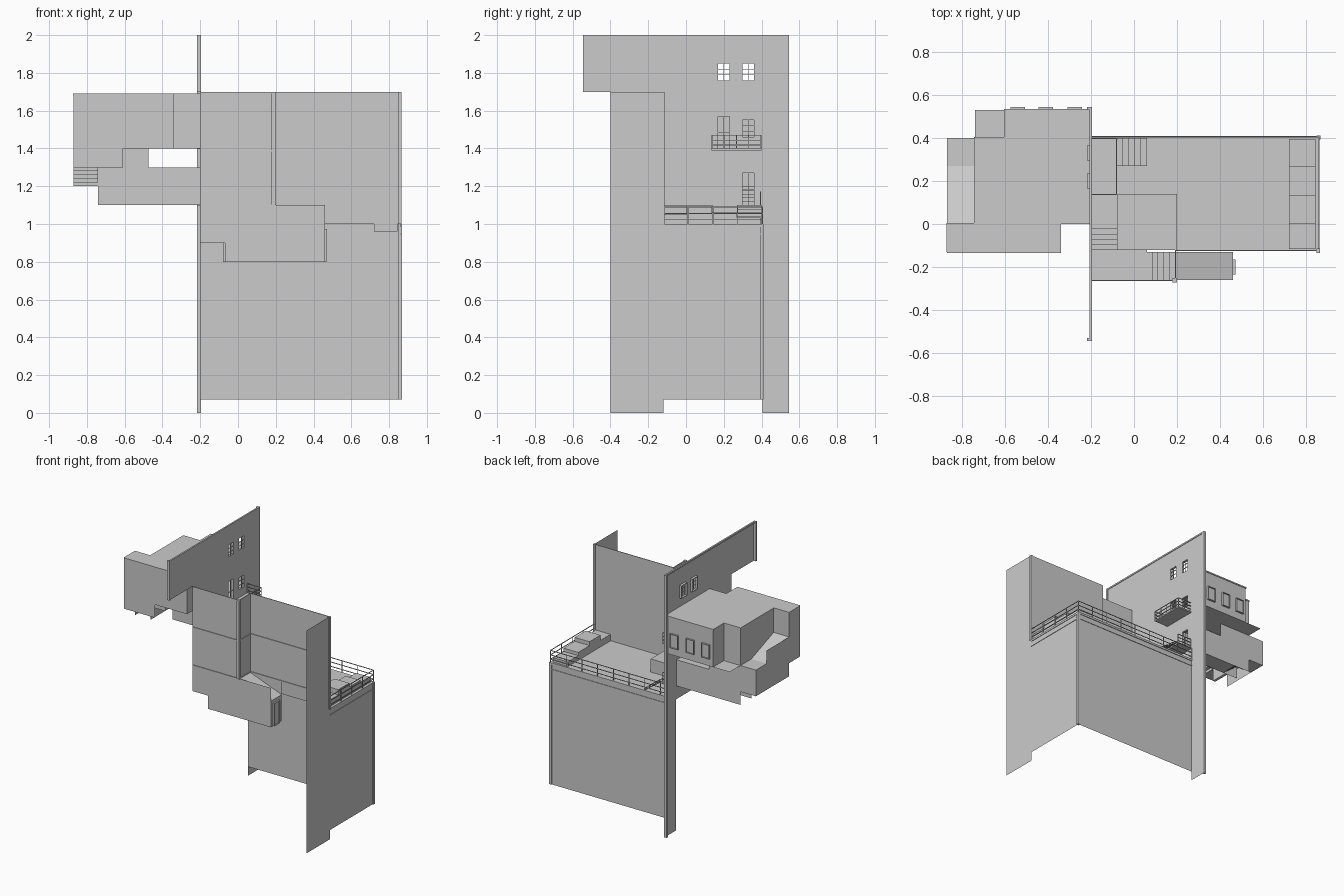
import bpy, bmesh, math
from mathutils import Vector

if "Cube" in bpy.data.objects:
    bpy.data.objects.remove(bpy.data.objects["Cube"])


def finish(name, bm):
    bmesh.ops.remove_doubles(bm, verts=bm.verts, dist=1e-5)
    me = bpy.data.meshes.new(name)
    bm.to_mesh(me)
    bm.free()
    ob = bpy.data.objects.new(name, me)
    bpy.context.collection.objects.link(ob)
    return ob


def add_box(bm, x0, x1, y0, y1, z0, z1):
    vs = bmesh.ops.create_cube(bm, size=1)['verts']
    for v in vs:
        v.co = Vector(((x0 + x1) / 2 + v.co.x * (x1 - x0),
                       (y0 + y1) / 2 + v.co.y * (y1 - y0),
                       (z0 + z1) / 2 + v.co.z * (z1 - z0)))


def boxes(name, *items):
    bm = bmesh.new()
    for it in items:
        add_box(bm, *it)
    return finish(name, bm)


def at(axis, pos, u, v):
    return {'x': (pos, u, v), 'y': (u, pos, v), 'z': (u, v, pos)}[axis]


# Flat sheet perpendicular to an axis, with rectangular openings left out
def sheet(name, axis, pos, u0, u1, v0, v1, holes=()):
    us = sorted({u0, u1, *[c for h in holes for c in h[:2]]})
    vs = sorted({v0, v1, *[c for h in holes for c in h[2:]]})
    bm = bmesh.new()
    for a, b in zip(us, us[1:]):
        for c, d in zip(vs, vs[1:]):
            mu, mv = (a + b) / 2, (c + d) / 2
            if any(h[0] < mu < h[1] and h[2] < mv < h[3] for h in holes):
                continue
            bm.faces.new([bm.verts.new(at(axis, pos, *p))
                          for p in ((a, c), (b, c), (b, d), (a, d))])
    return finish(name, bm)


# Strip following a profile (list of (run, height)) across a width
def strip(name, axis, prof, w0, w1):
    bm = bmesh.new()
    for (a, za), (b, zb) in zip(prof, prof[1:]):
        pts = [(a, w0, za), (b, w0, zb), (b, w1, zb), (a, w1, za)]
        if axis == 'y':
            pts = [(w, r, z) for r, w, z in pts]
        bm.faces.new([bm.verts.new(p) for p in pts])
    return finish(name, bm)


def stairs(name, axis, r0, z0, r1, z1, w0, w1, n=5):
    prof = [(r0, z0)]
    for i in range(n):
        prof.append((r0 + (r1 - r0) * i / n, z0 + (z1 - z0) * (i + 1) / n))
        prof.append((r0 + (r1 - r0) * (i + 1) / n, z0 + (z1 - z0) * (i + 1) / n))
    return strip(name, axis, prof, w0, w1)


# Railing between two points: posts and three rails
def railing(name, axis, pos, a, b, z, h, n):
    t = 0.0022
    bm = bmesh.new()

    def bar(u0, u1, z0, z1):
        if axis == 'x':
            add_box(bm, pos - t, pos + t, u0, u1, z0, z1)
        else:
            add_box(bm, u0, u1, pos - t, pos + t, z0, z1)
    for i in range(n + 1):
        u = a + (b - a) * i / n
        bar(u - t, u + t, z, z + h)
    for f in (0.25, 0.62, 1):
        bar(a, b, z + h * f - t, z + h * f + t)
    return finish(name, bm)


# Frame with mullions around an opening
def frame(name, axis, pos, u0, u1, v0, v1, d=0.012, rows=2, glass=False):
    t, m = 0.004, 0.0012
    bm = bmesh.new()
    mid = (u0 + u1) / 2
    parts = [(u0 - t, u0, v0 - t, v1 + t), (u1, u1 + t, v0 - t, v1 + t),
             (u0, u1, v0 - t, v0), (u0, u1, v1, v1 + t), (mid - m, mid + m, v0, v1)]
    for i in range(1, rows):
        v = v0 + (v1 - v0) * i / rows
        parts.append((u0, u1, v - m, v + m))
    if glass:
        parts.append((u0, u1, v0, v1))
    for k, (a, b, c, e) in enumerate(parts):
        p, q = sorted((pos, pos + d * (1 if k < 4 else 0.3)))
        if axis == 'x':
            add_box(bm, p, q, a, b, c, e)
        else:
            add_box(bm, a, b, p, q, c, e)
    return finish(name, bm)


X, R, B, F = -0.2, 0.86, 0.405, -0.12   # main wall, right wall, back wall, front wall

# Tall dividing wall with openings
tops = [(0.17, 0.23, 1.76, 1.85), (0.30, 0.36, 1.76, 1.85)]
mids = [(0.17, 0.23, 1.40, 1.57), (0.30, 0.36, 1.46, 1.55)]
door = [(0.30, 0.36, 1.10, 1.27)]
sheet('dividing_wall_top', 'x', X, -0.54, 0.54, 1.7, 2.0, tops)
sheet('dividing_wall_middle', 'x', X, -0.26, 0.54, 1.0, 1.7, mids + door)
sheet('dividing_wall_stairwell', 'x', X, -0.26, 0.0, 0.9, 1.0)
sheet('dividing_wall_foot', 'x', X, B, 0.54, 0, 1.0)
for i, h in enumerate(tops + mids + door):
    frame(f'opening_frame_{i}', 'x', X, *h, d=-0.018, rows=3 if i in (0, 1, 3) else 2)
boxes('dividing_wall_edges', (X - 0.018, X + 0.004, 0.53, 0.545, 0, 2),
      (X - 0.018, X + 0.004, -0.545, -0.53, 1.7, 2),
      (X - 0.008, X + 0.004, -0.54, 0.54, 1.988, 2))

# Courtyard walls and floor
sheet('back_wall', 'y', B, X, R, 0.07, 1.0)
sheet('right_wall', 'x', R, F, B, 0.07, 1.0)
sheet('right_wing_wall', 'x', R, -0.4, F, 0, 1.7)
sheet('front_wall', 'y', F, 0.19, R, 1.0, 1.7)
sheet('courtyard_floor', 'z', 1.0, X, R, F, B, [(X, -0.08, F, 0.0)])
boxes('wall_ledges', (X, R + 0.004, B, B + 0.005, 0.985, 1.0), (X, R + 0.004, B, B + 0.004, 0.945, 0.95),
      (R, R + 0.004, F, B, 0.985, 1.0), (R, R + 0.004, F, B, 0.945, 0.95),
      (R - 0.012, R + 0.008, B - 0.012, B + 0.006, 0.07, 1.0))
boxes('wall_corner_post', (R - 0.012, R + 0.006, F - 0.015, F + 0.005, 1.0, 1.7))
railing('back_railing', 'y', B, X, R, 1.0, 0.09, 8)
railing('right_railing', 'x', R, F, B, 1.0, 0.09, 4)
boxes('rooftop_crates', (0.72, 0.845, F + 0.003, 0.003, 0.96, 1.05),
      (0.72, 0.845, 0.003, 0.135, 1.0, 1.09), (0.72, 0.845, 0.135, 0.27, 1.0, 1.06),
      (0.72, 0.845, 0.27, 0.395, 1.0, 1.035))

# Front bay and descending stairwell
sheet('bay_front_wall', 'y', -0.26, X, 0.19, 0.9, 1.7)
sheet('bay_front_wall_lower', 'y', -0.26, -0.07, 0.19, 0.8, 0.9)
sheet('bay_side_wall', 'x', 0.19, -0.26, F, 1.1, 1.7)
sheet('passage_front_wall', 'y', -0.26, 0.19, 0.46, 0.8, 1.1)
sheet('passage_back_wall', 'y', -0.13, -0.08, 0.46, 0.8, 1.1)
sheet('passage_end_wall', 'x', 0.46, -0.26, -0.13, 0.8, 1.0)
strip('passage_roof', 'x', [(0.19, 1.1), (0.46, 1.0)], -0.26, -0.13)
sheet('passage_floor', 'z', 0.8, 0.19, 0.46, -0.26, -0.13)
sheet('stairwell_landing', 'z', 0.9, X, 0.06, -0.26, -0.12)
sheet('stairwell_side', 'x', -0.08, -0.13, 0.0, 0.9, 1.1)
stairs('upper_well_stairs', 'y', -0.12, 0.9, 0.0, 1.0, X, -0.08)
stairs('lower_well_stairs', 'x', 0.19, 0.8, 0.06, 0.9, -0.26, -0.13)
boxes('stairwell_cover', (-0.08, 0.2, -0.12, 0.14, 1.0, 1.1))
frame('passage_door', 'x', 0.46, -0.23, -0.17, 0.805, 0.97, rows=2, glass=True)
bands = []
for z0, z1 in ((1.095, 1.102), (1.385, 1.392), (1.69, 1.7)):
    bands += [(X, 0.195, -0.265, -0.26, z0, z1), (0.19, 0.195, -0.265, F, z0, z1),
              (0.19, R, F - 0.005, F, z0, z1)]
boxes('front_wall_bands', *bands)
boxes('bay_corner_post', (0.178, 0.2, -0.272, -0.252, 1.1, 1.7))

# Landing, steps and balcony on the dividing wall
boxes('door_landing', (X, -0.08, 0.27, 0.4, 1.09, 1.1))
sheet('door_landing_side', 'y', 0.27, X, -0.08, 1.0, 1.1)
stairs('door_steps', 'x', 0.06, 1.0, -0.08, 1.1, 0.27, 0.4)
railing('landing_railing', 'y', 0.395, X, -0.08, 1.1, 0.07, 2)
boxes('balcony_slab', (X, -0.08, 0.135, 0.4, 1.39, 1.4))
railing('balcony_railing_front', 'x', -0.082, 0.137, 0.397, 1.4, 0.07, 4)
for i, y in enumerate((0.137, 0.397)):
    railing(f'balcony_railing_side_{i}', 'y', y, X, -0.082, 1.4, 0.07, 2)

# Left upper room
T = 1.69
holes = [(x - 0.03, x + 0.03, 1.46, 1.56) for x in (-0.54, -0.41, -0.275)]
sheet('room_roof', 'z', T, -0.74, X, -0.13, 0.53, [(-0.34, X, -0.13, 0.0), (-0.74, -0.6, 0.4, 0.53)])
sheet('room_roof_corner', 'z', T, -0.87, -0.74, -0.13, 0.0)
sheet('room_floor', 'z', 1.4, -0.74, X, -0.13, 0.53, [(-0.34, X, -0.13, 0.0), (-0.74, -0.61, -0.13, 0.0)])
sheet('room_back_wall', 'y', 0.53, -0.6, X, 1.4, T, holes)
for i, h in enumerate(holes):
    frame(f'room_window_{i}', 'y', 0.53, *h, d=0.014, rows=3, glass=True)
sheet('room_notch_side', 'x', -0.6, 0.4, 0.53, 1.4, T)
sheet('room_notch_back', 'y', 0.4, -0.74, -0.6, 1.4, T)
sheet('room_left_wall', 'x', -0.74, 0.0, 0.4, 1.4, T)
sheet('room_front_wall', 'y', -0.13, -0.61, -0.34, 1.4, T)
sheet('room_front_wall_left', 'y', -0.13, -0.87, -0.61, 1.3, T)
sheet('room_notch_front', 'y', 0.0, -0.34, X, 1.4, T)
sheet('room_front_notch_side', 'x', -0.34, -0.13, 0.0, 1.4, T)
sheet('corner_left_wall', 'x', -0.87, -0.13, 0.0, 1.3, T)
sheet('corner_back_wall', 'y', 0.0, -0.87, -0.74, 1.5, T)
sheet('inner_stair_wall', 'y', 0.0, -0.74, -0.61, 1.3, 1.5)
sheet('corner_floor', 'z', 1.3, -0.87, -0.74, -0.13, 0.0)
stairs('room_stairs', 'x', -0.74, 1.3, -0.61, 1.4, -0.13, 0.0)
boxes('room_roof_trim', (-0.6, X, 0.53, 0.534, 1.68, T), (-0.604, -0.6, 0.4, 0.534, 1.68, T),
      (-0.744, -0.6, 0.4, 0.404, 1.68, T), (-0.744, -0.74, 0.0, 0.404, 1.68, T),
      (-0.87, -0.74, 0.0, 0.004, 1.68, T), (-0.873, -0.87, -0.13, 0.004, 1.68, T),
      (-0.87, -0.34, -0.134, -0.13, 1.68, T))

# Left corridor climbing from the lower door to the upper room
for y in (0.27, 0.4):
    sheet('corridor_wall', 'y', y, -0.74, X, 1.1, 1.3)
    sheet('corridor_wall_raised', 'y', y, -0.74, -0.475, 1.3, 1.4)
sheet('corridor_floor', 'z', 1.1, -0.61, X, 0.27, 0.4)
strip('corridor_roof', 'x', [(X, 1.3), (-0.475, 1.3), (-0.74, 1.4)], 0.27, 0.4)
stairs('corridor_stairs', 'x', -0.61, 1.1, -0.74, 1.2, 0.27, 0.4)
sheet('turn_landing', 'z', 1.2, -0.87, -0.74, 0.27, 0.4)
sheet('turn_back_wall', 'y', 0.4, -0.87, -0.74, 1.2, 1.4)
stairs('turn_stairs', 'y', 0.27, 1.2, 0.13, 1.3, -0.87, -0.74)
sheet('turn_upper_landing', 'z', 1.3, -0.87, -0.74, 0.0, 0.13)
sheet('turn_left_wall', 'x', -0.87, 0.0, 0.4, 1.2, 1.4)
sheet('turn_left_wall_raised', 'x', -0.87, 0.0, 0.27, 1.4, 1.5)
sheet('turn_inner_wall', 'x', -0.74, 0.0, 0.27, 1.2, 1.4)
strip('turn_roof', 'y', [(0.4, 1.4), (0.27, 1.4), (0.0, 1.5)], -0.87, -0.74)
